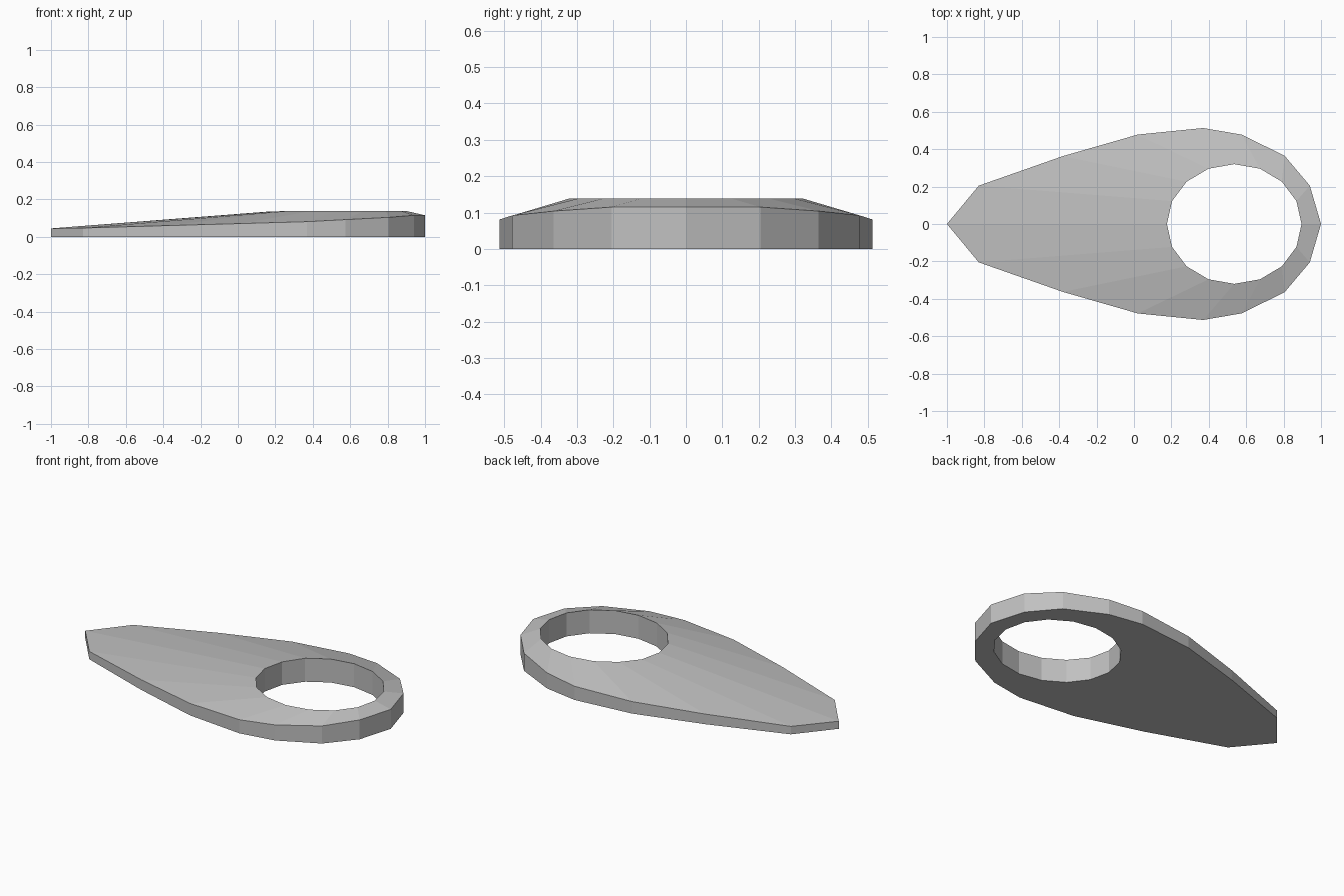
import bpy, bmesh, math

if "Cube" in bpy.data.objects:
    bpy.data.objects.remove(bpy.data.objects["Cube"])

# Half outline of the teardrop: x, y, height of the rim
half = [(1.0, 0.0, 0.115), (0.94, 0.205, 0.115), (0.805, 0.365, 0.104),
        (0.575, 0.478, 0.092), (0.37, 0.513, 0.081), (0.02, 0.478, 0.071),
        (-0.38, 0.363, 0.060), (-0.83, 0.205, 0.047), (-1.0, 0.0, 0.045)]
outer = half + [(x, -y, z) for x, y, z in reversed(half[1:-1])]
n = len(outer)

# Oval hole with the same number of sides, dipping slightly toward the tip
inner = []
for i in range(n):
    a = math.tau * i / n
    x = 0.536 + 0.36 * math.cos(a)
    inner.append((x, 0.32 * math.sin(a), 0.139 if x > 0.25 else 0.136))

bm = bmesh.new()


def ring(points, flat=False):
    return [bm.verts.new((x, y, 0 if flat else z)) for x, y, z in points]


# Four rings joined into a closed loop: sloped top, hole wall, base, outer wall
rings = [ring(outer), ring(inner), ring(inner, True), ring(outer, True)]
for k in range(4):
    a, b = rings[k], rings[(k + 1) % 4]
    for i in range(n):
        j = (i + 1) % n
        bm.faces.new((a[i], a[j], b[j], b[i]))
bmesh.ops.recalc_face_normals(bm, faces=bm.faces)

mesh = bpy.data.meshes.new("teardrop_plate")
bm.to_mesh(mesh)
bm.free()

grey = bpy.data.materials.new("grey")
grey.diffuse_color = (0.53, 0.53, 0.53, 1)
grey.use_nodes = True
grey.node_tree.nodes["Principled BSDF"].inputs["Base Color"].default_value = grey.diffuse_color
mesh.materials.append(grey)
plate = bpy.data.objects.new("teardrop_plate", mesh)
bpy.context.collection.objects.link(plate)
